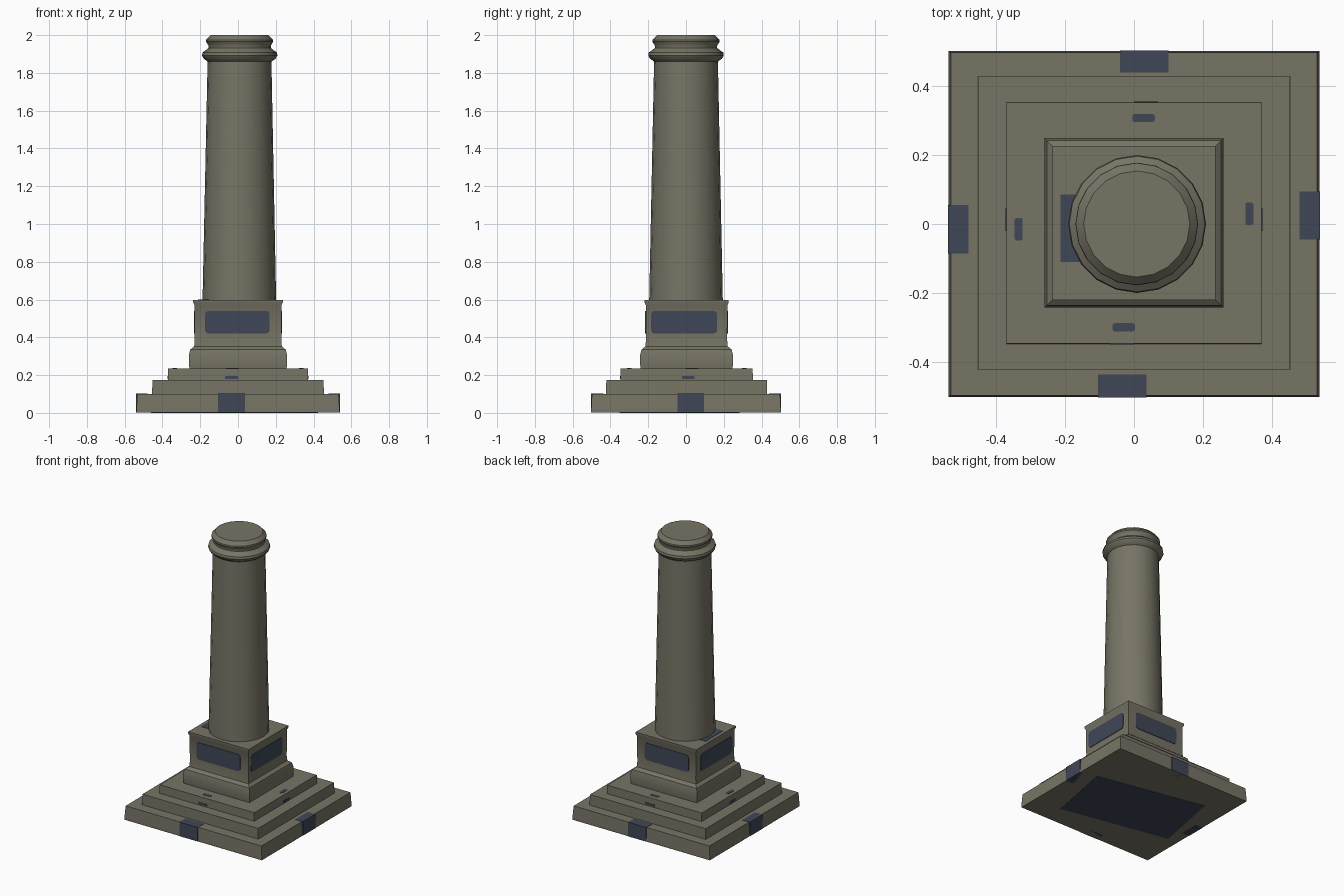
import bpy, bmesh, math
from mathutils import Matrix

if "Cube" in bpy.data.objects:
    bpy.data.objects.remove(bpy.data.objects["Cube"])


def material(name, rgb):
    m = bpy.data.materials.new(name)
    m.diffuse_color = (*rgb, 1)
    m.use_nodes = True
    m.node_tree.nodes["Principled BSDF"].inputs["Base Color"].default_value = m.diffuse_color
    return m


STONE = material("weathered_stone", (0.185, 0.176, 0.130))
SLATE = material("slate_blue", (0.050, 0.062, 0.095))


def finish(name, bm, mat, smooth=None):
    bmesh.ops.recalc_face_normals(bm, faces=bm.faces)
    me = bpy.data.meshes.new(name)
    bm.to_mesh(me)
    bm.free()
    ob = bpy.data.objects.new(name, me)
    bpy.context.collection.objects.link(ob)
    me.materials.append(mat)
    if smooth:
        bpy.ops.object.select_all(action='DESELECT')
        ob.select_set(True)
        bpy.context.view_layer.objects.active = ob
        bpy.ops.object.shade_smooth_by_angle(angle=math.radians(smooth))
    return ob


def loft(name, rings, mat, smooth=None):
    """Bridge a stack of vertex rings and cap both ends."""
    bm = bmesh.new()
    loops = [[bm.verts.new(p) for p in ring] for ring in rings]
    for a, b in zip(loops, loops[1:]):
        n = len(a)
        for i in range(n):
            bm.faces.new((a[i], a[(i + 1) % n], b[(i + 1) % n], b[i]))
    bm.faces.new(loops[0][::-1])
    bm.faces.new(loops[-1])
    return finish(name, bm, mat, smooth)


def rect(hx, hy, z, cy=0.0):
    return [(sx * hx, cy + sy * hy, z) for sx, sy in ((-1, -1), (1, -1), (1, 1), (-1, 1))]


def circle(r, z, cx, n=20):
    return [(cx + r * math.cos(2 * math.pi * i / n), r * math.sin(2 * math.pi * i / n), z)
            for i in range(n)]


def plate(name, lo, hi, round_axis=None, radius=0.02, turn=0.0):
    """Box between two corners; edges along round_axis get rounded."""
    bm = bmesh.new()
    size = [b - a for a, b in zip(lo, hi)]
    mid = [(a + b) / 2 for a, b in zip(lo, hi)]
    bmesh.ops.create_cube(bm, size=1, matrix=Matrix.Translation(mid) @ Matrix.Rotation(turn, 4, 'Z')
                          @ Matrix.Diagonal((*size, 1)))
    if round_axis is not None:
        edges = [e for e in bm.edges
                 if abs((e.verts[0].co - e.verts[1].co)[round_axis]) > 1e-4
                 and (e.verts[0].co - e.verts[1].co).length < size[round_axis] + 1e-4]
        bmesh.ops.bevel(bm, geom=edges, offset=radius, segments=3, profile=0.5, affect='EDGES')
    return finish(name, bm, SLATE)


# Stepped base
loft("bottom_step", [rect(.538, .502, .002), rect(.538, .502, .02), rect(.532, .498, .10)], STONE)
loft("middle_step", [rect(.455, .426, .09, .003), rect(.453, .425, .175, .003)], STONE)
loft("upper_step", [rect(.371, .351, .165, .003), rect(.37, .35, .235, .003)], STONE)

# Square pedestal with moulded foot and thin lip
ped = [(.255, .225), (.26, .255), (.26, .305), (.253, .335), (.232, .352),
       (.229, .385), (.23, .57), (.237, .585), (.237, .598)]
loft("pedestal", [rect(h, h - .014, z, .003) for h, z in ped], STONE, 35)

# Tapered round column with two rings at the top
col = [(.195, .59, .007), (.169, 1.86, .008), (.190, 1.875, .009), (.200, 1.892, .009),
       (.197, 1.908, .009), (.180, 1.92, .009), (.165, 1.932, .009), (.165, 1.945, .009),
       (.178, 1.965, .008), (.177, 1.975, .008), (.154, 2.0, .008)]
loft("column", [circle(r, z, cx) for r, z, cx in col], STONE, 35)

# Rounded panels on the four pedestal sides
for s, n in ((-1, "front"), (1, "back")):
    y = .003 + s * .216
    plate(n + "_panel", (-.175, y - .003, .42), (.168, y + .003, .54), 1)
for s, n in ((-1, "left"), (1, "right")):
    x = s * .23
    plate(n + "_panel", (x - .003, -.185, .42), (x + .003, .165, .54), 0)

# Patches wrapping over the edge of the bottom step
plate("front_patch", (-.105, -.504, .002), (.037, -.437, .102))
plate("back_patch", (-.04, .44, .002), (.10, .504, .102))
plate("left_patch", (-.54, -.085, .002), (-.48, .055, .102))
plate("right_patch", (.48, -.045, .002), (.54, .095, .102))

# Small marks on the upper step treads and risers
for i, (x, y, hx, hy) in enumerate(((.028, .308, .033, .012), (-.03, -.30, .033, .012),
                                    (-.335, -.015, .012, .033), (.335, .03, .012, .033))):
    plate(f"tread_mark_{i}", (x - hx, y - hy, .233), (x + hx, y + hy, .237), 2, .008)
for s in (-1, 1):
    y, x = .003 + s * .351, s * .371
    plate("riser_mark", (s * .035 - .035, y - .002, .18), (s * .035 + .035, y + .002, .195))
    plate("side_riser_mark", (x - .002, -.02, .18), (x + .002, .045, .195))

# Mark on the pedestal top and large slab underneath
plate("pedestal_top_mark", (-.213, -.11, .596), (-.15, .085, .600))
plate("underside_slab", (-.42, -.28, 0), (.385, .21, .004), turn=math.radians(-11))
